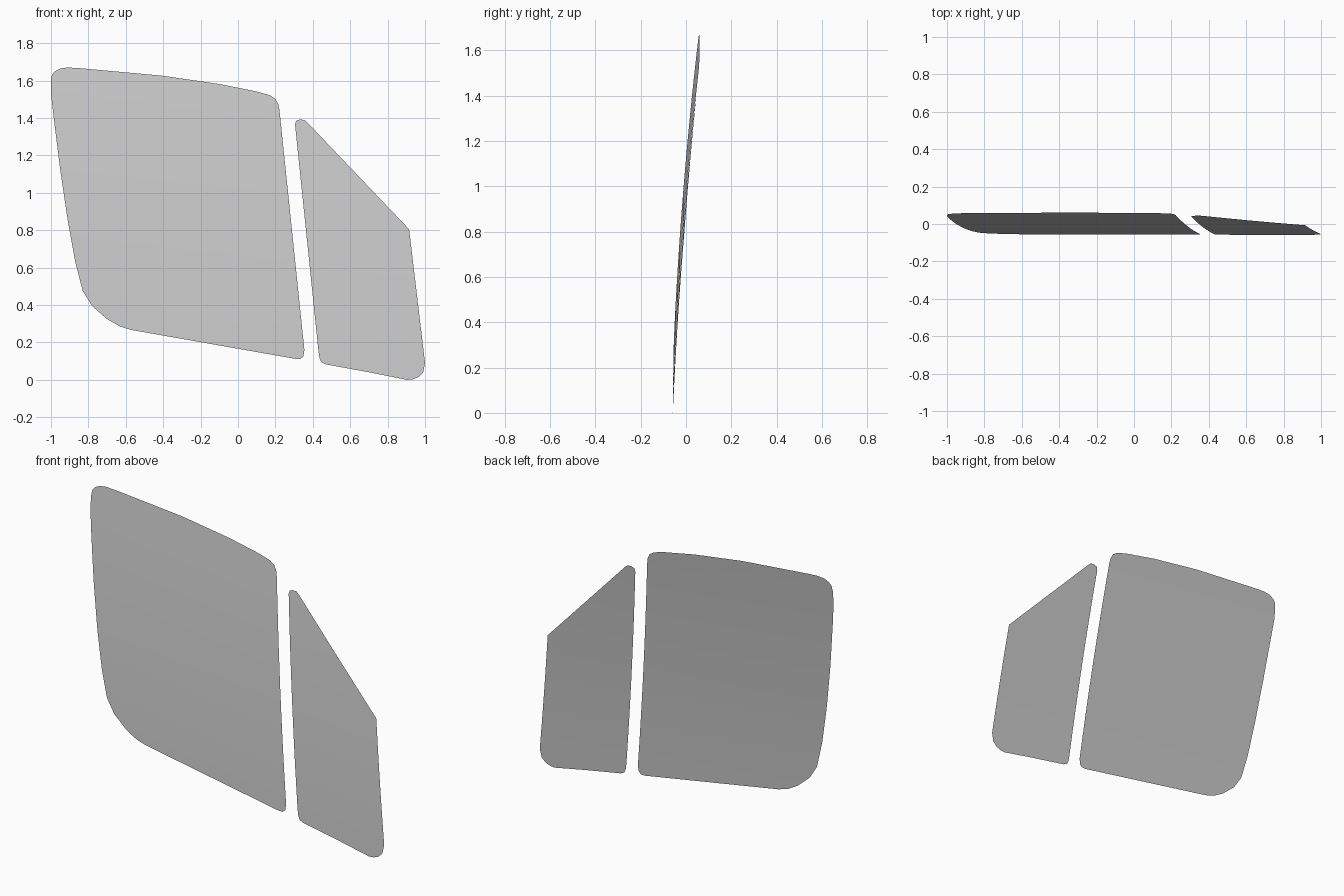
import bpy, bmesh
from mathutils import Vector

if "Cube" in bpy.data.objects:
    bpy.data.objects.remove(bpy.data.objects["Cube"])

LEAN = 0.13  # how far the curvature direction tilts towards +x


def depth(x, z):
    """Gently curved glass surface: y as a function of x and z."""
    u = z + LEAN * x
    return -0.058 + 0.0646 * (u - 0.13) + 0.0268 * (u - 0.13) * (u - 0.92)


def pane(name, outline, rows=12):
    bm = bmesh.new()
    bm.faces.new([bm.verts.new((x, 0, z)) for x, z in outline])
    # slice the flat outline into bands, then bend it
    for i in range(1, rows):
        u = 0.13 + 1.43 * i / rows
        bmesh.ops.bisect_plane(bm, geom=bm.verts[:] + bm.edges[:] + bm.faces[:],
                               dist=1e-5, plane_co=Vector((0, 0, u)),
                               plane_no=Vector((LEAN, 0, 1)).normalized())
    for v in bm.verts:
        v.co.y = depth(v.co.x, v.co.z)
    bm.normal_update()
    for f in bm.faces:
        f.smooth = True
        if f.normal.y > 0:
            f.normal_flip()
    me = bpy.data.meshes.new(name)
    bm.to_mesh(me)
    bm.free()
    ob = bpy.data.objects.new(name, me)
    bpy.context.collection.objects.link(ob)
    return ob


# large side window
pane("main_window", [
    (-1, 1.6), (-.995, 1.63), (-.98, 1.65), (-.95, 1.665), (-.91, 1.67),
    (-.85, 1.667), (-.41, 1.627), (-.1, 1.582), (.1, 1.542), (.17, 1.522),
    (.20, 1.502), (.215, 1.475), (.222, 1.44), (.355, .16), (.35, .127),
    (.335, .113), (.31, .112), (-.57, .267), (-.63, .285), (-.7, .325),
    (-.78, .395), (-.83, .475), (-.87, .63), (-.91, .85), (-.95, 1.12),
    (-.985, 1.4), (-1, 1.53)])

# small quarter window
pane("quarter_window", [
    (.305, 1.365), (.31, 1.385), (.33, 1.392), (.355, 1.39), (.375, 1.372),
    (.915, .805), (1, .09), (.99, .04), (.965, .015), (.935, .003),
    (.905, 0), (.71, .039), (.47, .083), (.445, .095), (.435, .12), (.43, .155)])
